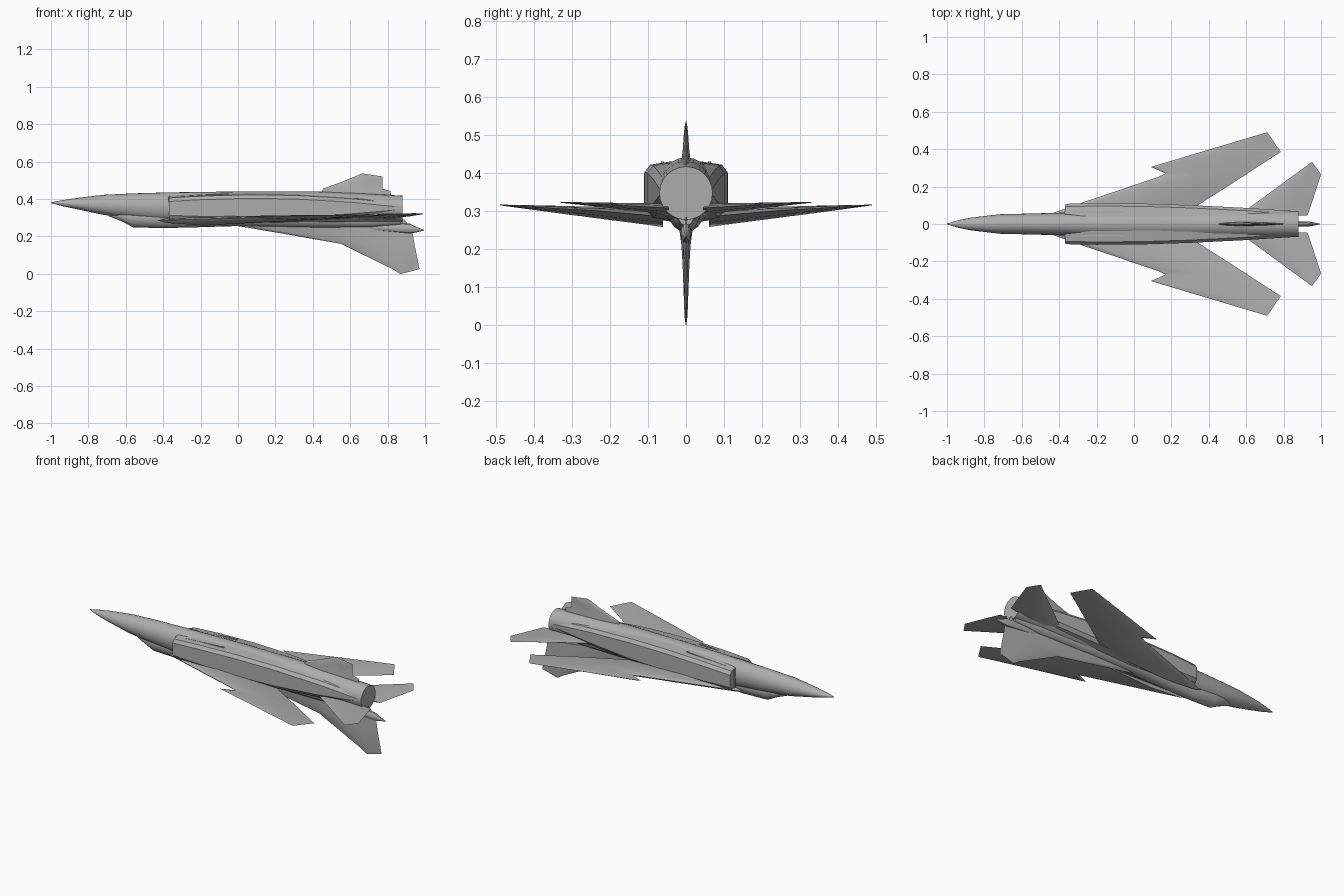
import bpy, bmesh, math

GREY = bpy.data.materials.new("airframe grey")
GREY.diffuse_color = (0.42, 0.42, 0.42, 1)


def loft(name, rings, angle=30):
    """Skin a list of equal-length point rings and cap both ends."""
    bm = bmesh.new()
    rows = [[bm.verts.new(p) for p in ring] for ring in rings]
    n = len(rows[0])
    for a, b in zip(rows, rows[1:]):
        for i in range(n):
            j = (i + 1) % n
            bm.faces.new((a[i], a[j], b[j], b[i]))
    bm.faces.new(rows[0][::-1])
    bm.faces.new(rows[-1])
    bmesh.ops.recalc_face_normals(bm, faces=bm.faces)
    mesh = bpy.data.meshes.new(name)
    bm.to_mesh(mesh)
    bm.free()
    obj = bpy.data.objects.new(name, mesh)
    bpy.context.collection.objects.link(obj)
    mesh.materials.append(GREY)
    bpy.ops.object.select_all(action='DESELECT')
    obj.select_set(True)
    bpy.context.view_layer.objects.active = obj
    bpy.ops.object.shade_smooth_by_angle(angle=math.radians(angle))
    return obj


def tube(name, rows, sides=24):
    """Rows of (x, half width, widest z, top z, bottom z)."""
    rings = []
    for x, w, zc, top, bot in rows:
        ring = []
        for i in range(sides):
            a = 2 * math.pi * i / sides
            s = math.sin(a)
            ring.append((x, w * math.cos(a), zc + s * (top - zc if s > 0 else zc - bot)))
        rings.append(ring)
    return loft(name, rings)


# chord fraction and thickness factor of the blade section
FOIL = [(0.07, 0.5), (0.35, 1.0), (0.7, 0.6)]


def foil(le, te, mid, lo, hi):
    """Closed section as (chord position, thickness position) pairs."""
    c = te - le
    upper = [(le + f * c, mid + k * (hi - mid)) for f, k in FOIL]
    lower = [(le + f * c, mid + k * (lo - mid)) for f, k in reversed(FOIL)]
    return [(le, mid)] + upper + [(te, mid)] + lower


def wing(name, stations):
    """Stations of (y, leading x, trailing x, edge z, low z, high z), both sides."""
    for side, label in ((-1, "right"), (1, "left")):
        loft(f"{label}_{name}",
             [[(x, side * y, z) for x, z in foil(*s)] for y, *s in stations], 20)


def fin(name, stations):
    """Stations of (z, leading x, trailing x, half thickness)."""
    loft(name, [[(x, y, z) for x, y in foil(le, te, 0, -t, t)]
                for z, le, te, t in stations], 20)


# Main body from pointed nose to round exhaust
tube("fuselage", [
    (-1.00, 0.002, 0.380, 0.382, 0.378),
    (-0.94, 0.020, 0.377, 0.393, 0.362),
    (-0.87, 0.034, 0.373, 0.404, 0.347),
    (-0.72, 0.052, 0.367, 0.422, 0.315),
    (-0.55, 0.056, 0.362, 0.430, 0.292),
    (-0.37, 0.061, 0.357, 0.435, 0.275),
    (0.00, 0.078, 0.350, 0.440, 0.262),
    (0.40, 0.078, 0.350, 0.441, 0.262),
    (0.65, 0.074, 0.349, 0.431, 0.270),
    (0.88, 0.070, 0.347, 0.417, 0.277)])

# Canopy running back into the spine
tube("canopy_and_spine", [
    (-0.69, 0.012, 0.320, 0.335, 0.307),
    (-0.62, 0.034, 0.310, 0.340, 0.280),
    (-0.56, 0.040, 0.305, 0.340, 0.248),
    (-0.40, 0.042, 0.300, 0.340, 0.244),
    (-0.20, 0.044, 0.298, 0.340, 0.249),
    (0.00, 0.046, 0.295, 0.340, 0.255),
    (0.40, 0.044, 0.290, 0.340, 0.245),
    (0.70, 0.034, 0.285, 0.340, 0.247),
    (0.87, 0.020, 0.285, 0.340, 0.262)], 16)

# Boxy intake trunks tapering into the rear body
TRUNK = [(-0.37, 0.103, 0.288, 0.407), (-0.36, 0.108, 0.287, 0.409),
         (-0.20, 0.111, 0.282, 0.418), (0.05, 0.109, 0.275, 0.425),
         (0.30, 0.101, 0.278, 0.422), (0.60, 0.086, 0.295, 0.405),
         (0.87, 0.068, 0.318, 0.378)]
for side, label in ((-1, "right"), (1, "left")):
    rings = []
    for x, w, lo, hi in TRUNK:
        inner = 0.052 if x < -0.3 else 0.035
        sec = [(inner, lo - 0.003), (w - 0.015, lo + 0.005), (w, lo + 0.025),
               (w, hi - 0.022), (w - 0.015, hi - 0.003), (inner, hi + 0.006)]
        rings.append([(x, side * y, z) for y, z in sec])
    loft(label + "_intake_trunk", rings, 25)

# Thin splitter plates ahead of the intakes
for side, label in ((-1, "right"), (1, "left")):
    loft(label + "_splitter_plate",
         [[(x, side * y, z) for x, z in
           ((-0.375, 0.29), (-0.375, 0.41), (-0.05, 0.43), (-0.05, 0.29))]
          for y in (0.058, 0.066)])

# Swept wings with the fixed inner part, notch and outer panel
wing("wing", [
    (0.060, -0.430, 0.280, 0.285, 0.258, 0.306),
    (0.110, -0.290, 0.358, 0.290, 0.265, 0.308),
    (0.250, 0.125, 0.576, 0.302, 0.283, 0.312),
    (0.270, 0.170, 0.607, 0.303, 0.286, 0.312),
    (0.305, 0.090, 0.660, 0.305, 0.290, 0.313),
    (0.385, 0.358, 0.785, 0.310, 0.301, 0.315),
    (0.489, 0.706, 0.714, 0.316, 0.315, 0.317)])

# Horizontal tail
wing("tailplane", [
    (0.045, 0.560, 0.928, 0.308, 0.288, 0.320),
    (0.075, 0.600, 0.938, 0.310, 0.294, 0.320),
    (0.265, 0.860, 1.000, 0.320, 0.315, 0.323),
    (0.330, 0.948, 0.954, 0.323, 0.322, 0.324)])

# Large tail fin
fin("tail_fin", [
    (0.290, -0.150, 0.890, 0.024),
    (0.255, 0.000, 0.915, 0.018),
    (0.210, 0.265, 0.935, 0.012),
    (0.160, 0.550, 0.943, 0.009),
    (0.025, 0.826, 0.970, 0.004),
    (0.000, 0.866, 0.876, 0.001)])

# Small fin on the opposite side of the rear body
fin("small_fin", [
    (0.415, 0.440, 0.820, 0.013),
    (0.442, 0.450, 0.815, 0.011),
    (0.455, 0.455, 0.772, 0.009),
    (0.497, 0.570, 0.772, 0.006),
    (0.520, 0.625, 0.772, 0.004),
    (0.535, 0.660, 0.672, 0.001)])

# Tapered pod at the fin root
tube("tail_pod", [
    (0.60, 0.003, 0.252, 0.258, 0.246),
    (0.75, 0.013, 0.248, 0.268, 0.230),
    (0.92, 0.014, 0.242, 0.268, 0.216),
    (0.95, 0.011, 0.238, 0.252, 0.220),
    (0.995, 0.002, 0.233, 0.235, 0.231)], 12)
